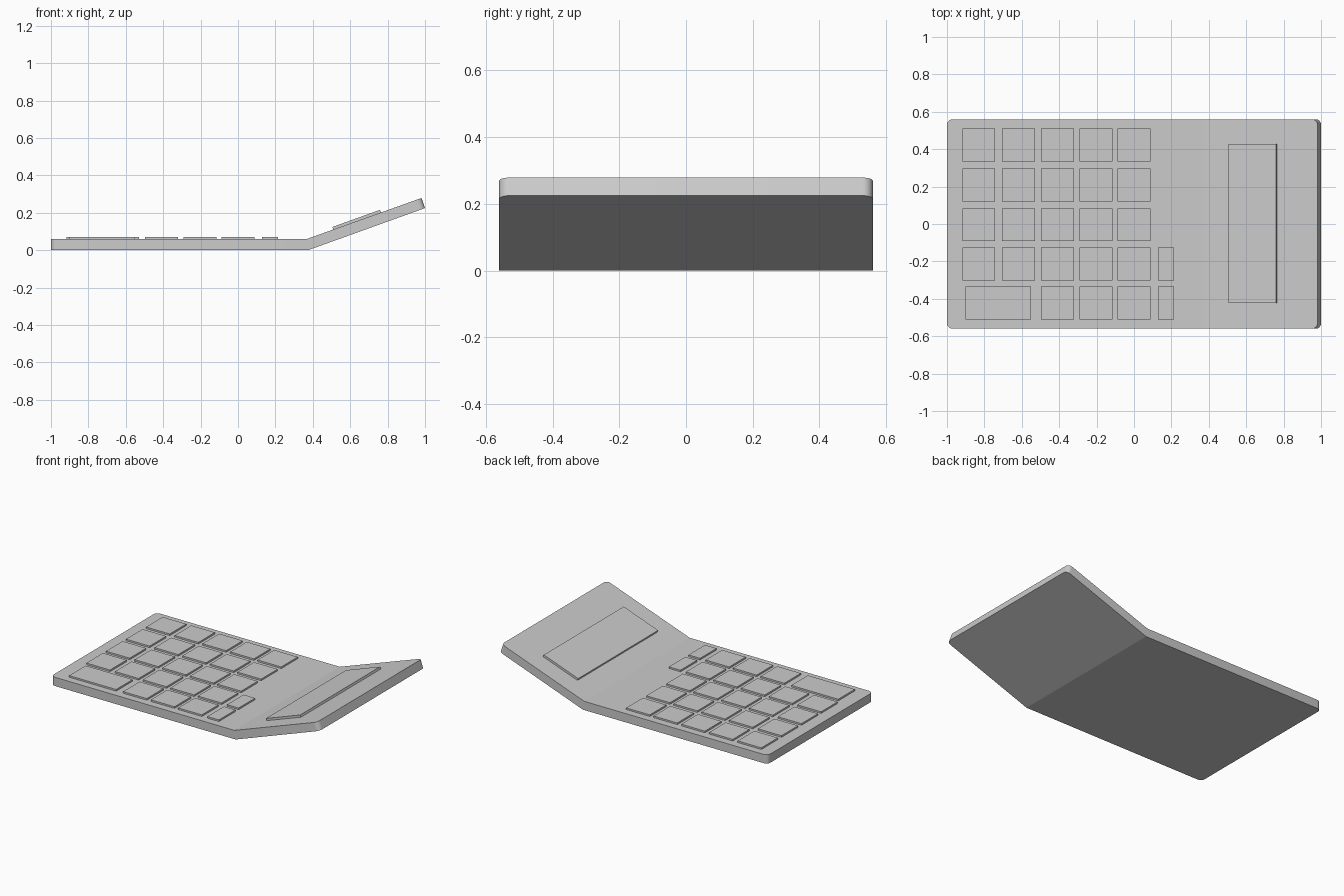
import bpy, bmesh, math
from mathutils import Matrix, Vector

if "Cube" in bpy.data.objects:
    bpy.data.objects.remove(bpy.data.objects["Cube"])

TILT = math.atan2(0.225, 0.625)


def finish(bm, name):
    bmesh.ops.recalc_face_normals(bm, faces=bm.faces[:])
    mesh = bpy.data.meshes.new(name)
    bm.to_mesh(mesh)
    bm.free()
    obj = bpy.data.objects.new(name, mesh)
    bpy.context.collection.objects.link(obj)
    return obj


def box(name, x0, x1, y0, y1, z0, z1, matrix=Matrix()):
    bm = bmesh.new()
    m = Matrix.Translation(((x0 + x1) / 2, (y0 + y1) / 2, (z0 + z1) / 2))
    m = m @ Matrix.Diagonal((x1 - x0, y1 - y0, z1 - z0, 1))
    bmesh.ops.create_cube(bm, size=1, matrix=matrix @ m)
    return finish(bm, name)


# Bent slab: flat keypad half and tilted display half, as two joined quads
profile = [(-1, 0), (0.375, 0), (1, 0.225), (0.981, 0.279), (0.365, 0.059), (-1, 0.059)]
bm = bmesh.new()
v = [bm.verts.new((x, -0.56, z)) for x, z in profile]
sides = [bm.faces.new((v[0], v[1], v[4], v[5])), bm.faces.new((v[1], v[2], v[3], v[4]))]
ext = bmesh.ops.extrude_face_region(bm, geom=sides, use_keep_orig=True)
bmesh.ops.translate(bm, vec=(0, 1.12, 0), verts=[g for g in ext["geom"] if isinstance(g, bmesh.types.BMVert)])
# Rounded outer corners
corners = []
for e in bm.edges:
    a, b = e.verts
    mid = (a.co + b.co) / 2
    if abs(a.co.y - b.co.y) < 1e-4 and abs(mid.x) > 0.95:
        corners.append(e)
bmesh.ops.bevel(bm, geom=corners, offset=0.03, offset_type='OFFSET', segments=6,
                profile=0.5, affect='EDGES')
body = finish(bm, "body")
bpy.context.view_layer.objects.active = body
body.select_set(True)
bpy.ops.object.shade_smooth_by_angle(angle=math.radians(18))

# Key grid, with a wide key replacing the first two in the last row
columns = [-0.83, -0.617, -0.41, -0.204, 0.0]
rows = [0.422, 0.208, -0.004, -0.213, -0.422]
H = 0.088
for r, y in enumerate(rows):
    for c, x in enumerate(columns):
        if r == 4 and c < 2:
            continue
        box(f"key_{r}_{c}", x - H, x + H, y - H, y + H, 0.05, 0.07)
    if r >= 3:
        box(f"narrow_key_{r}", 0.129, 0.215, y - H, y + H, 0.05, 0.07)
box("wide_key", -0.90, -0.55, rows[4] - H, rows[4] + H, 0.05, 0.07)

# Raised display panel lying on the tilted half
tilted = Matrix.Translation(Vector((0.365, 0, 0.059))) @ Matrix.Rotation(-TILT, 4, 'Y')
box("display", 0.153, 0.424, -0.423, 0.427, -0.003, 0.014, tilted)
